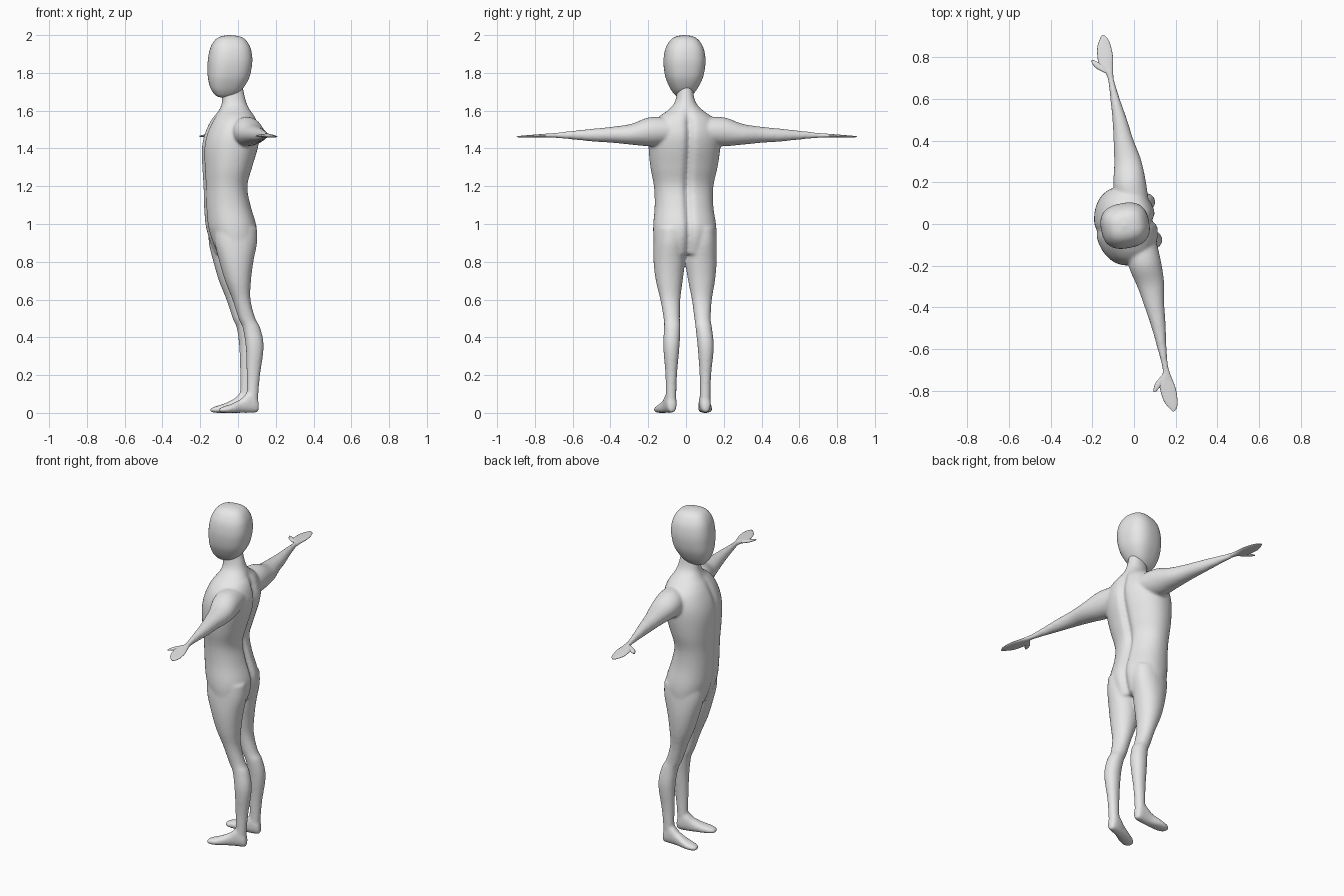
import bpy, bmesh, math

TURN = math.radians(10.7)   # the whole figure is turned slightly about z

grey = bpy.data.materials.new("plain grey")
grey.diffuse_color = (0.8, 0.8, 0.8, 1)


def smooth_rows(rows, steps=5):
    """Catmull-Rom interpolation between section rows."""
    out = []
    for i in range(len(rows) - 1):
        p0, p1, p2 = rows[max(i - 1, 0)], rows[i], rows[i + 1]
        p3 = rows[min(i + 2, len(rows) - 1)]
        for k in range(steps):
            t = k / steps
            out.append([0.5 * (2 * b + (c - a) * t + (2 * a - 5 * b + 4 * c - d) * t * t
                               + (3 * b - a - 3 * c + d) * t ** 3)
                        for a, b, c, d in zip(p0, p1, p2, p3)])
    out.append(rows[-1])
    return out


def loft(bm, rows, axis, power=2.0, side=1, n=32, groove=None):
    """Rows are (position, min1, max1, min2, max2) of superellipse sections.
    Local frame: x = back, y = sideways, z = up."""
    rings = []
    for t, a0, a1, b0, b1 in smooth_rows(rows):
        ring = []
        for k in range(n):
            ang = 2 * math.pi * k / n
            c, s = math.cos(ang), math.sin(ang)
            a = (a0 + a1) / 2 + (a1 - a0) / 2 * math.copysign(abs(c) ** (2 / power), c)
            b = (b0 + b1) / 2 + (b1 - b0) / 2 * math.copysign(abs(s) ** (2 / power), s)
            if axis == "z":                      # a sideways, b back
                if groove:
                    b -= groove(t, a, s)
                co = (b, a * side, t)
            elif axis == "y":                    # a back, b up
                co = (a, t * side, b)
            else:                                # a sideways, b up
                co = (t, a * side, b)
            ring.append(bm.verts.new(co))
        rings.append(ring)
    for r, q in zip(rings, rings[1:]):
        for k in range(n):
            bm.faces.new((r[k], r[(k + 1) % n], q[(k + 1) % n], q[k]))
    bm.faces.new(rings[0])
    bm.faces.new(rings[-1])


def make(name, bm):
    bmesh.ops.recalc_face_normals(bm, faces=bm.faces[:])
    for f in bm.faces:
        f.smooth = True
    me = bpy.data.meshes.new(name)
    bm.to_mesh(me)
    bm.free()
    me.materials.append(grey)
    ob = bpy.data.objects.new(name, me)
    ob.rotation_euler.z = TURN
    bpy.context.collection.objects.link(ob)
    return ob


def sym(z, half, front, back):
    return (z, -half, half, front, back)


# Torso and neck, with a groove down the spine and a faint one in front
def spine(z, y, s):
    fade = max(0, min(1, (1.62 - z) / 0.08))
    g = math.exp(-(y / 0.02) ** 2) * fade
    return g * (0.022 if s > 0 else -0.009)


torso = [sym(*r) for r in (
    (0.84, 0.150, -0.115, 0.065), (0.90, 0.164, -0.142, 0.086), (0.95, 0.168, -0.158, 0.095),
    (1.00, 0.166, -0.170, 0.092), (1.10, 0.155, -0.178, 0.062), (1.20, 0.158, -0.180, 0.045),
    (1.30, 0.178, -0.186, 0.070), (1.40, 0.190, -0.188, 0.100), (1.47, 0.190, -0.175, 0.110),
    (1.53, 0.172, -0.150, 0.100), (1.57, 0.138, -0.125, 0.085), (1.60, 0.095, -0.102, 0.065),
    (1.64, 0.057, -0.086, 0.045), (1.70, 0.042, -0.088, 0.030), (1.76, 0.038, -0.080, 0.020))]

leg = [(0.98, 0.010, 0.160, -0.140, 0.085), (0.90, 0.003, 0.167, -0.140, 0.085),
       (0.80, 0.003, 0.168, -0.115, 0.065), (0.70, 0.016, 0.158, -0.085, 0.052),
       (0.60, 0.032, 0.138, -0.045, 0.050), (0.50, 0.040, 0.126, -0.012, 0.077),
       (0.45, 0.042, 0.128, 0.010, 0.103), (0.35, 0.050, 0.135, 0.025, 0.120),
       (0.20, 0.062, 0.122, 0.030, 0.101), (0.10, 0.064, 0.120, 0.030, 0.092),
       (0.04, 0.064, 0.120, 0.020, 0.090)]

foot = [(0.094, 0.080, 0.106, 0.010, 0.050), (0.080, 0.066, 0.117, 0.002, 0.090),
        (0.040, 0.062, 0.125, 0.0, 0.110), (0.000, 0.068, 0.132, 0.0, 0.076),
        (-0.050, 0.075, 0.150, 0.0, 0.050), (-0.090, 0.085, 0.156, 0.0, 0.037),
        (-0.115, 0.097, 0.150, 0.003, 0.028), (-0.126, 0.112, 0.140, 0.007, 0.020)]

arm = [(0.10, -0.060, 0.090, 1.420, 1.565), (0.20, -0.062, 0.094, 1.412, 1.565),
       (0.30, -0.040, 0.090, 1.420, 1.530), (0.40, -0.024, 0.072, 1.430, 1.515),
       (0.50, -0.010, 0.060, 1.436, 1.505), (0.60, -0.001, 0.045, 1.446, 1.495),
       (0.70, 0.006, 0.034, 1.455, 1.484), (0.73, 0.006, 0.034, 1.456, 1.481)]

bm = bmesh.new()
loft(bm, torso, "z", 2.2, n=96, groove=spine)
for side in (1, -1):
    loft(bm, leg, "z", 2.1, side)
    loft(bm, foot, "x", 2.4, side)
    loft(bm, arm, "y", 2.0, side)
body = make("body", bm)

# Blend the overlapping limbs into one skin
rm = body.modifiers.new("blend", "REMESH")
rm.mode = "VOXEL"
rm.voxel_size = 0.008
rm.use_smooth_shade = True
sm = body.modifiers.new("soften", "SMOOTH")
sm.factor = 0.5
sm.iterations = 6

# Head: boxy egg
head = [sym(*r) for r in (
    (2.000, 0.004, -0.050, -0.042), (1.994, 0.040, -0.088, 0.004), (1.980, 0.066, -0.115, 0.033),
    (1.955, 0.086, -0.135, 0.053), (1.920, 0.101, -0.149, 0.067), (1.870, 0.108, -0.158, 0.073),
    (1.820, 0.105, -0.160, 0.068), (1.770, 0.094, -0.158, 0.055), (1.720, 0.071, -0.146, 0.026),
    (1.690, 0.050, -0.128, -0.004), (1.675, 0.032, -0.110, -0.030), (1.668, 0.005, -0.080, -0.070))]
bm = bmesh.new()
loft(bm, head, "z", 2.6, n=48)
make("head", bm)

# Flat mitten hands with a small thumb pointing forward
hand = [(0.69, 0.008, 0.032, 1.458, 1.480), (0.73, 0.002, 0.036, 1.457, 1.480),
        (0.77, -0.022, 0.043, 1.457, 1.477), (0.81, -0.024, 0.050, 1.457, 1.474),
        (0.86, -0.017, 0.049, 1.457, 1.470), (0.895, 0.000, 0.042, 1.458, 1.467),
        (0.917, 0.016, 0.027, 1.460, 1.464)]
thumb = [(0.735, 0.000, 0.025, 1.459, 1.478), (0.765, -0.038, 0.010, 1.459, 1.475),
         (0.790, -0.053, -0.020, 1.460, 1.472), (0.808, -0.058, -0.045, 1.462, 1.468)]
for side, name in ((1, "right_hand"), (-1, "left_hand")):
    bm = bmesh.new()
    loft(bm, hand, "y", 2.0, side, n=24)
    loft(bm, thumb, "y", 2.0, side, n=16)
    make(name, bm)
